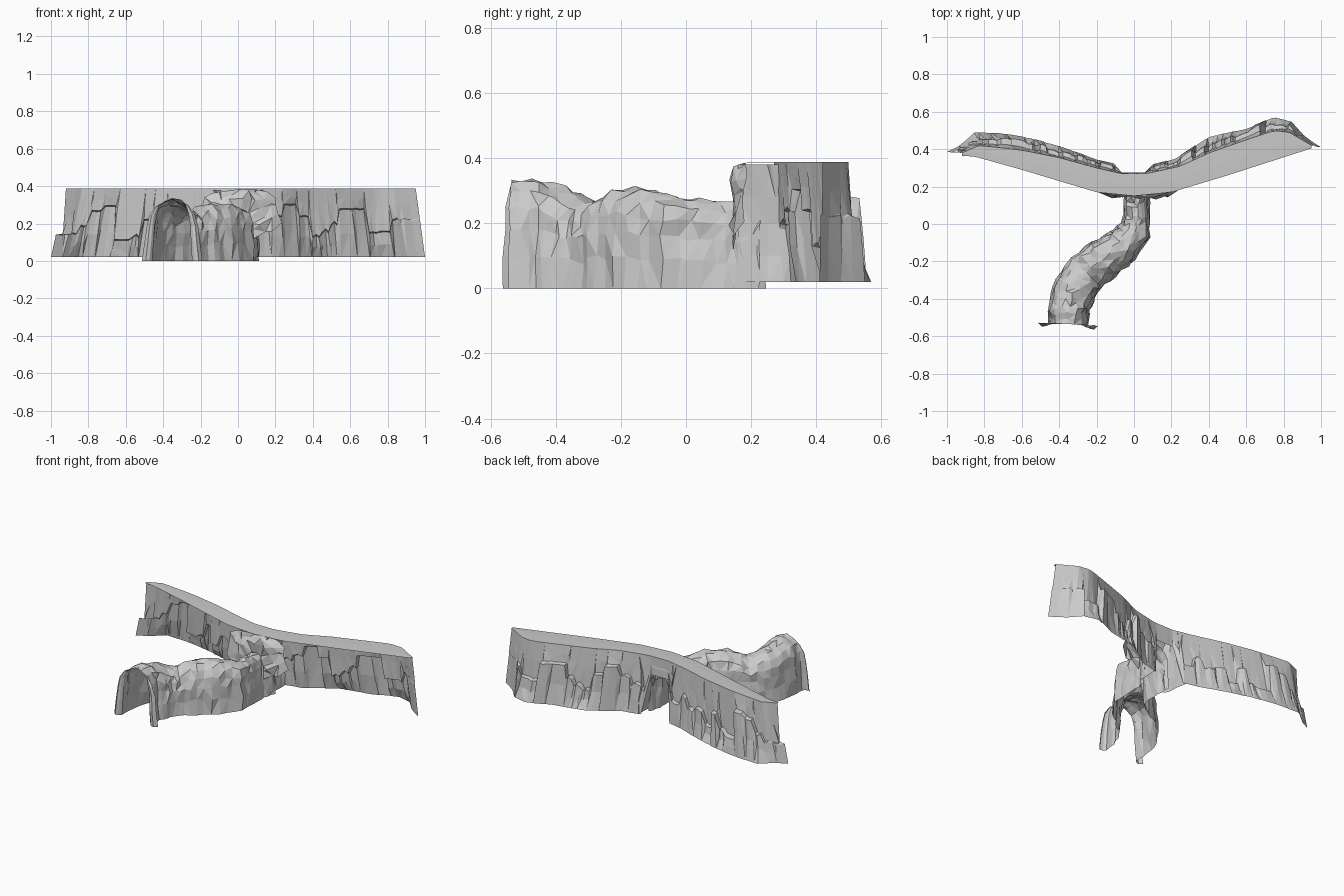
import bpy, bmesh, math, random
from mathutils import Vector

if "Cube" in bpy.data.objects:
    bpy.data.objects.remove(bpy.data.objects["Cube"])

random.seed(7)
R = random.uniform


def interp(pts, x):
    """Piecewise-linear lookup; first entry is the key, returns tuple of the rest."""
    if x <= pts[0][0]:
        return pts[0][1:]
    for a, b in zip(pts, pts[1:]):
        if x <= b[0]:
            k = (x - a[0]) / (b[0] - a[0])
            return tuple(p + (q - p) * k for p, q in zip(a[1:], b[1:]))
    return pts[-1][1:]


def grid_mesh(name, rows, flip=False):
    """Flat-shaded sheet through a list of equally long point rows."""
    bm = bmesh.new()
    vs = [[bm.verts.new(p) for p in r] for r in rows]
    for a, b in zip(vs, vs[1:]):
        for i in range(len(a) - 1):
            q = [a[i], a[i + 1], b[i + 1], b[i]]
            bm.faces.new(q[::-1] if flip else q)
    bmesh.ops.triangulate(bm, faces=bm.faces[:])
    me = bpy.data.meshes.new(name)
    bm.to_mesh(me)
    bm.free()
    ob = bpy.data.objects.new(name, me)
    bpy.context.collection.objects.link(ob)
    return ob


# Cliff outlines in plan: foot of rear face, rear rim of the top, front rim of the top
FOOT = [(-1, .385), (-.93, .42), (-.85, .495), (-.7, .485), (-.55, .46), (-.4, .42), (-.2, .345),
        (-.09, .32), (-.07, .275), (.07, .275), (.1, .32), (.22, .35), (.4, .47), (.6, .51),
        (.75, .575), (.84, .55), (.92, .46), (1, .41)]
RIM = [(-.92, .38), (-.83, .42), (-.6, .395), (-.4, .355), (-.2, .30), (-.07, .27), (.07, .27),
       (.25, .31), (.4, .38), (.6, .45), (.75, .5), (.83, .49), (.95, .42)]
FRONT = [(-.92, .365), (-.85, .36), (-.6, .29), (-.2, .17), (0, .15), (.2, .17), (.5, .26), (.95, .405)]
TOP = .388

# Column positions: blocks of stepped rock (x, ledge height, reach, side lean)
cols, x = [], -1.0
while x < .999:
    w = min(R(.045, .1), 1 - x)
    h, out = R(.1, .3), R(.6, 1.0)
    if x < -.93:
        h, w = .14, .06
    if 1 - x - w < .05:
        w = 1 - x
    cols += [(x + .002, h, out, .008), (x + w * .55, h + R(-.01, .02), min(1, out + .08), 0),
             (x + w - .002, h, out, -.008)]
    x += w
cols[0] = (-1.0,) + cols[0][1:]
cols[-1] = (1.0,) + cols[-1][1:]


def rim_x(x):
    return x * (.92 if x < 0 else .95)


# Cliff: rear rock face with ledges
face = []
for x, h, out, lean in cols:
    tx = rim_x(x)
    foot, rim = Vector((x, interp(FOOT, x)[0], .02)), Vector((tx, interp(RIM, tx)[0], TOP))
    z0 = .02
    if abs(x) < .085:                      # opening of the cave
        z0, h = .27, .32
    col = []
    for z, f, l in ((z0, .85 + .15 * out, 0), (h * .5 + z0 * .5, .9 * out, .5), (h, .74 * out, 1),
                    (h + .006, .3 * out, .8), ((h + TOP) / 2, .13, 0), (TOP, 0, 0)):
        p = rim.lerp(foot, f)
        edge = (TOP - z) / (TOP - .02)
        if x < -.94 and z > .141:          # small step at the left end
            edge *= .3
        p.x = tx + (x - tx) * edge + (lean * l if abs(x) < .99 else 0)
        p.z = z
        col.append(p)
    face.append(col)
grid_mesh("cliff_rear_face", face, True)

# Cliff: flat top band
top = []
for x, h, out, lean in cols:
    tx = rim_x(x)
    b, f = interp(RIM, tx)[0], interp(FRONT, tx)[0]
    top.append([(tx, f, TOP - .002), (tx, (b + f) / 2, TOP), (tx, b, TOP)])
grid_mesh("cliff_top", top, True)

# Tunnel: key, centre x, centre y, half width, height
PATH = [(0, .025, .235, .075, .27), (1, .015, .15, .062, .265), (2, .015, .05, .066, .275),
        (3, 0, -.04, .08, .285), (4, -.06, -.115, .095, .305), (5, -.165, -.19, .10, .31),
        (6, -.255, -.26, .105, .265), (7, -.315, -.345, .107, .295), (8, -.345, -.44, .10, .33),
        (9, -.352, -.535, .10, .335)]
ARCH = [(-1.1, 0), (-1.03, .3), (-.98, .55), (-.93, .73), (-.72, .88), (-.35, .96), (0, 1),
        (.35, .97), (.72, .89), (.93, .74), (.98, .55), (1.03, .3), (1.1, 0)]


def section(t, jit):
    cx, cy, w, h = interp(PATH, t)
    a, b = interp(PATH, t - .4), interp(PATH, t + .4)
    d = Vector((b[0] - a[0], b[1] - a[1])).normalized()
    n = Vector((-d.y, d.x))
    rib = R(-.07, .07)
    row = []
    for s, k in ARCH:
        j = jit if k else 0
        o = s * w * (1 + (rib if k < .8 else 0)) + R(-j, j)
        row.append(Vector((cx + n.x * o + d.x * R(-j, j), cy + n.y * o + d.y * R(-j, j),
                           max(0, h * k + R(-j, j)))))
    return row


N = 27
rows = [section(9 * i / N, .010 if 0 < i < N else .003) for i in range(N + 1)]

# Tunnel mouth: side rocks flaring outward, hooked back at the outer edge
mouth = rows[-1]
for dx, dy in ((.015, -.015), (.035, -.02), (.055, .0)):
    row = []
    for (s, k), p in zip(ARCH, mouth):
        g = max(0, 1 - k / .9) ** .3
        side = 1 if s < 0 else -1
        side *= 1 if mouth[0].x > mouth[-1].x else -1
        row.append(Vector((p.x + side * dx * g, p.y + dy * g, p.z)))
    rows.append(row)
grid_mesh("tunnel", rows, True)

# Rock collar joining the tunnel to the cliff
collar = []
for ring, (w, h, y, low) in enumerate(((.064, .27, .15, .12), (.12, .33, .14, .14),
                                       (.165, .37, .155, .17), (.2, .388, .18, .2))):
    row = []
    for i in range(13):
        s, k = ARCH[i]
        j = .02 if ring in (1, 2) else .006
        z = low + (h - low) * k
        row.append((.012 + s * w + R(-j, j), y + R(-j, j), min(TOP - .003, z + R(-j, j))))
    collar.append(row)
grid_mesh("rock_collar", collar)

# Side rocks lining the passage between collar and rear opening
for name, sgn in (("passage_rock_left", -1), ("passage_rock_right", 1)):
    strip = []
    for y, xo in ((.16, .07), (.2, .085), (.25, .09), (.3, .095), (.325, .1)):
        strip.append([(sgn * (xo + R(0, .015) + dx), y - dy * (y > .26), z) for z, dx, dy in
                      ((.02, .01, 0), (.1, .005, .005), (.2, 0, .012), (.28, .01, .025), (.38, .02, .04))])
    grid_mesh(name, strip, sgn > 0)
